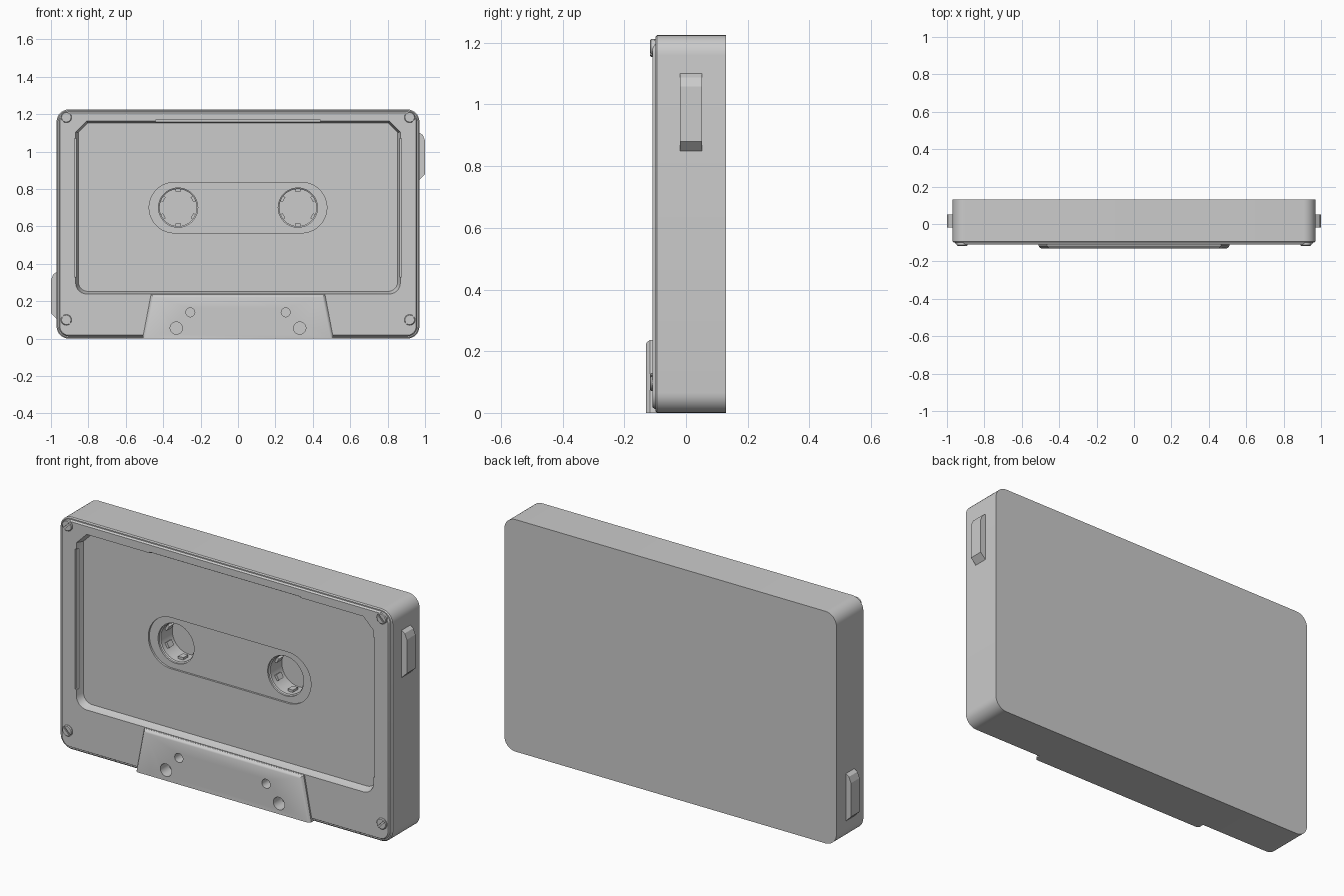
import bpy, bmesh, math
from mathutils import Matrix

if "Cube" in bpy.data.objects:
    bpy.data.objects.remove(bpy.data.objects["Cube"])


def loft(name, rings):
    """Solid through (outline points in x/z, y) rings, capped at both ends."""
    bm = bmesh.new()
    loops = [[bm.verts.new((x, y, z)) for x, z in pts] for pts, y in rings]
    n = len(loops[0])
    for a, b in zip(loops, loops[1:]):
        for i in range(n):
            j = (i + 1) % n
            bm.faces.new((a[i], a[j], b[j], b[i]))
    bm.faces.new(loops[0])
    bm.faces.new(loops[-1])
    bmesh.ops.recalc_face_normals(bm, faces=bm.faces)
    me = bpy.data.meshes.new(name)
    bm.to_mesh(me)
    bm.free()
    ob = bpy.data.objects.new(name, me)
    bpy.context.collection.objects.link(ob)
    return ob


def rounded(x0, x1, z0, z1, r, steps=8, top_steps=None):
    """Rounded rectangle; top_steps=1 gives chamfered upper corners."""
    pts = []
    for cx, cz, a0 in ((x1 - r, z1 - r, 0), (x0 + r, z1 - r, 90),
                       (x0 + r, z0 + r, 180), (x1 - r, z0 + r, 270)):
        s = top_steps if top_steps and a0 < 180 else steps
        for i in range(s + 1):
            a = math.radians(a0 + 90 * i / s)
            pts.append((cx + r * math.cos(a), cz + r * math.sin(a)))
    return pts


def circle(cx, cz, r, n=32):
    return [(cx + r * math.cos(2 * math.pi * i / n),
             cz + r * math.sin(2 * math.pi * i / n)) for i in range(n)]


def box(x0, x1, z0, z1):
    return [(x0, z0), (x1, z0), (x1, z1), (x0, z1)]


def cut(cutter, *targets):
    for ob in targets:
        m = ob.modifiers.new("cut", 'BOOLEAN')
        m.operation, m.solver, m.object = 'DIFFERENCE', 'EXACT', cutter
        bpy.context.view_layer.objects.active = ob
        bpy.ops.object.modifier_apply(modifier=m.name)
    bpy.data.objects.remove(cutter)


def smooth(ob):
    bpy.ops.object.select_all(action='DESELECT')
    ob.select_set(True)
    bpy.context.view_layer.objects.active = ob
    bpy.ops.object.shade_smooth_by_angle(angle=math.radians(30))


def outline(d):
    return rounded(-0.97 + d, 0.97 - d, d, 1.225 - d, 0.065 - d)


# Shell with stepped, chamfered front panel
body = loft("shell", [(outline(0), 0.13), (outline(0), -0.094), (outline(0.006), -0.099),
                      (outline(0.012), -0.099), (outline(0.018), -0.109)])

# Recessed label area with sloped walls, plus shallow notches along its rim
FLOOR = -0.07
cut(loft("label_cut", [
    (rounded(-0.872, 0.872, 0.234, 1.168, 0.062, 6, 1), -0.14),
    (rounded(-0.868, 0.868, 0.238, 1.164, 0.06, 6, 1), -0.108),
    (rounded(-0.853, 0.853, 0.252, 1.152, 0.05, 6, 1), FLOOR)]), body)
cut(loft("top_notch", [(box(-0.44, 0.44, 1.1, 1.172), -0.14),
                       (box(-0.44, 0.44, 1.1, 1.168), -0.09)]), body)
for s in (-1, 1):
    xs = sorted((s * 0.8, s * 0.875))
    cut(loft("side_notch", [(box(*xs, 0.33, 1.07), -0.14),
                            (box(*xs, 0.33, 1.07), -0.095)]), body)

# Pill-shaped window sunk into the label area
pill = rounded(-0.475, 0.475, 0.565, 0.835, 0.1349, 16)
cut(loft("window_cut", [(pill, -0.14 + 0.055), (pill, FLOOR + 0.01)]), body)

# Tape opening block along the lower edge
def trap(d):
    return [(-0.51 + d, 0), (0.51 - d, 0), (0.465 - d, 0.236 - d), (-0.465 + d, 0.236 - d)]
block = loft("tape_block", [(trap(0), -0.09), (trap(0), -0.117),
                            (trap(0.006), -0.126), (trap(0.014), -0.13)])

for s in (-1, 1):
    # Blind reel holes with a lipped rim
    cx = 0.32 * s
    cut(loft("reel_cut", [(circle(cx, 0.7, 0.105, 48), -0.1), (circle(cx, 0.7, 0.105, 48), -0.05),
                          (circle(cx, 0.7, 0.099, 48), -0.046),
                          (circle(cx, 0.7, 0.099, 48), 0.05)]), body)
    # Drive teeth around each reel
    for i in range(6):
        tooth = loft("reel_tooth", [(box(-0.015, 0.015, 0.086, 0.104), -0.02),
                                    (box(-0.015, 0.015, 0.086, 0.104), 0.02)])
        tooth.data.transform(Matrix.Translation((cx, 0, 0.7)) @
                             Matrix.Rotation(i * math.pi / 3, 4, 'Y'))
    # Locating holes in the lower block
    for x, z, r in ((0.33, 0.056, 0.033), (0.255, 0.14, 0.024)):
        c = circle(s * x, z, r, 24)
        cut(loft("pin_cut", [(c, -0.2), (c, -0.06)]), block, body)
    # Slotted corner screws
    for z, t in ((1.183, 1), (0.1, -1)):
        screw = loft("screw", [(circle(0, 0, 0.029, 24), -0.1), (circle(0, 0, 0.029, 24), -0.113),
                               (circle(0, 0, 0.025, 24), -0.117)])
        slot = loft("slot_cut", [(box(-0.05, 0.05, -0.004, 0.004), -0.13),
                                 (box(-0.05, 0.05, -0.004, 0.004), -0.111)])
        slot.data.transform(Matrix.Rotation(s * t * math.pi / 4, 4, 'Y'))
        cut(slot, screw)
        screw.data.transform(Matrix.Translation((0.918 * s, 0, z)))
        smooth(screw)

# Side buttons: high on the right, low on the left
def button(name, s, z0, z1):
    prof = [(s * 0.95, z0), (s * 0.97, z0), (s * 1.0, z0 + 0.03),
            (s * 1.0, z1 - 0.042), (s * 0.988, z1 - 0.012), (s * 0.97, z1), (s * 0.95, z1)]
    loft(name, [(prof, -0.02), (prof, 0.052)])
button("right_button", 1, 0.85, 1.10)
button("left_button", -1, 0.105, 0.355)

smooth(body)
smooth(block)
